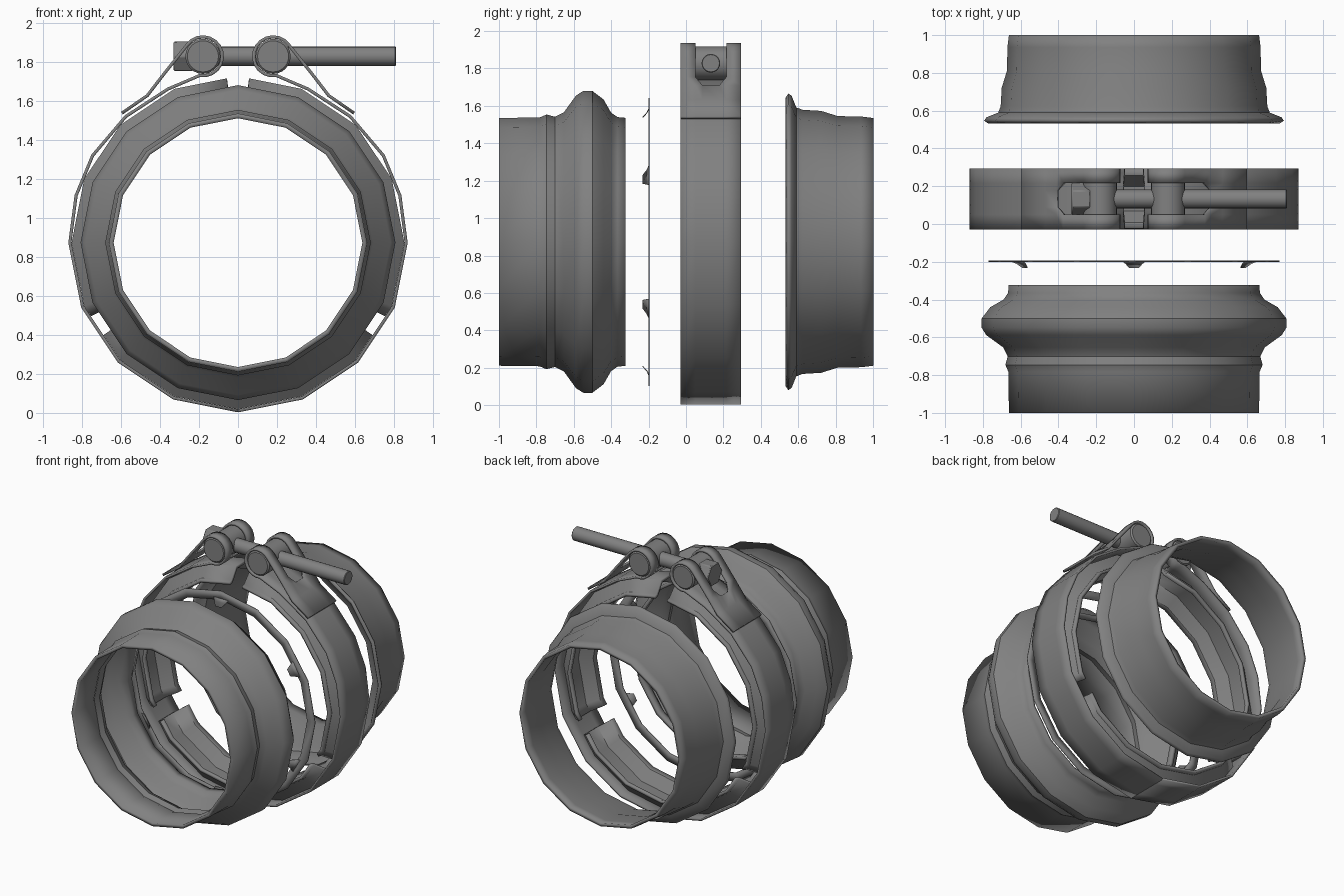
import bpy, bmesh, math
from mathutils import Matrix

cube = bpy.data.objects.get("Cube")
if cube:
    bpy.data.objects.remove(cube)

ZC = 0.873          # height of the pipe axis
YB = 0.133          # middle of the clamp band
SIDES = 16
STEP = 360 / SIDES

steel = bpy.data.materials.new("grey steel")
steel.use_nodes = True
GREY = (0.22, 0.22, 0.22, 1)
steel.diffuse_color = GREY
steel.node_tree.nodes["Principled BSDF"].inputs["Base Color"].default_value = GREY


def finish(name, bm, thickness=0, bevel=0, angle=35):
    bmesh.ops.recalc_face_normals(bm, faces=bm.faces[:])
    mesh = bpy.data.meshes.new(name)
    bm.to_mesh(mesh)
    bm.free()
    mesh.materials.append(steel)
    ob = bpy.data.objects.new(name, mesh)
    bpy.context.collection.objects.link(ob)
    if thickness:
        mod = ob.modifiers.new("wall", 'SOLIDIFY')
        mod.thickness, mod.offset, mod.use_even_offset = thickness, 0, True
    if bevel:
        mod = ob.modifiers.new("edge", 'BEVEL')
        mod.width, mod.segments = bevel, 1
    bpy.ops.object.select_all(action='DESELECT')
    ob.select_set(True)
    bpy.context.view_layer.objects.active = ob
    bpy.ops.object.shade_smooth_by_angle(angle=math.radians(angle))
    return ob


def polar(r, deg):
    a = math.radians(deg)
    return r * math.cos(a), ZC + r * math.sin(a)


def chord(deg):
    """Scale that keeps a point on the flat side of the polygon."""
    half = STEP / 2
    return math.cos(math.radians(half)) / math.cos(math.radians(deg % STEP - half))


def lathe(name, profile, thickness, start=0, end=360):
    """Turn a (y, radius) profile about the pipe axis."""
    closed = end - start == 360
    first = math.floor(start / STEP) + 1
    inner = [k * STEP for k in range(first, math.ceil(end / STEP))]
    angles = [start] + inner + ([] if closed else [end])
    bm = bmesh.new()
    rings = []
    for a in angles:
        ring = []
        for y, r in profile:
            x, z = polar(r * chord(a), a)
            ring.append(bm.verts.new((x, y, z)))
        rings.append(ring)
    pairs = list(zip(rings, rings[1:])) + ([(rings[-1], rings[0])] if closed else [])
    for p, q in pairs:
        for i in range(len(profile) - 1):
            bm.faces.new((p[i], p[i + 1], q[i + 1], q[i]))
    return finish(name, bm, thickness)


def cylinder(name, r, a, b, axis, sides, bevel=0):
    """Cylinder from point a to b along the X or Y axis."""
    d = (b[0] - a[0]) + (b[1] - a[1])
    rot = Matrix.Rotation(math.pi / 2, 4, 'Y' if axis == 'X' else 'X')
    mid = [(p + q) / 2 for p, q in zip(a, b)]
    bm = bmesh.new()
    bmesh.ops.create_cone(bm, cap_ends=True, segments=sides, radius1=r, radius2=r,
                          depth=abs(d), matrix=Matrix.Translation(mid) @ rot)
    return finish(name, bm, bevel=bevel)


# Front pipe with a swollen bead
WALL = 0.024
bead = [(-1, .662), (-.78, .665), (-.745, .68), (-.70, .668), (-.645, .695),
        (-.58, .785), (-.545, .807), (-.505, .807), (-.45, .765), (-.41, .695),
        (-.37, .667), (-.325, .663)]
lathe("front_pipe", [(y, r - WALL / 2) for y, r in bead], WALL)

# Rear pipe with a flared flange
flare = [(.54, .795), (.555, .785), (.58, .722), (.62, .706), (.72, .70),
         (.81, .672), (.935, .67), (1, .662)]
lathe("rear_pipe", [(y, r - WALL / 2) for y, r in flare], WALL)

# Flat gasket with six bent locating tabs
GY = -.197
lathe("gasket", [(GY, .705), (GY, .77)], .006)
bm = bmesh.new()
for k in range(6):
    a = 30 + 60 * k
    rows = []
    for y, r, w in ((GY, .715, .06), (GY - .012, .69, .045), (GY - .035, .665, .025)):
        row = []
        for s in (-1, 1):
            x, z = polar(r, a)
            t = math.radians(a + 90)
            row.append(bm.verts.new((x + s * w * math.cos(t), y, z + s * w * math.sin(t))))
        rows.append(row)
    for p, q in zip(rows, rows[1:]):
        bm.faces.new((p[0], p[1], q[1], q[0]))
finish("gasket_tabs", bm, .005)

# Three V-shaped retainer segments inside the band
half_vee = [(.158, .755), (.13, .762), (.07, .843)]
vee = [(YB - d, r) for d, r in half_vee] + [(YB + d, r) for d, r in reversed(half_vee)]
for name, a, b in (("left_retainer", -26.5, 86.2), ("right_retainer", 93.8, 206.5),
                   ("bottom_retainer", 214.5, 325.5)):
    lathe(name, vee, .02, a, b)

# Strap path: half ring, loop round the trunnion, overlapping tail
TX, TZ, LOOP = .18, 1.828, .1
path = [polar(.862, k * STEP) for k in range(-4, 1)]
path += [(.83, 1.115), (.745, 1.32), (.575, 1.52), (.36, 1.66)]
open_from = len(path) + 2
for i in range(14):
    a = math.radians(-80 - i * 245 / 13)
    path.append((TX + LOOP * math.cos(a), TZ + LOOP * math.sin(a)))
path += [(.37, 1.75), (.405, 1.705)]
open_to = len(path) - 1
path += [(.465, 1.627), (.595, 1.537)]
cols = [YB - .162, YB - .083, YB - .045, YB + .045, YB + .083, YB + .162]

for side, label in ((1, "left"), (-1, "right")):
    bm = bmesh.new()
    grid = [[bm.verts.new((side * x, y, z)) for y in cols] for x, z in path]
    for i in range(len(path) - 1):
        for j in range(len(cols) - 1):
            quad = [grid[i][j], grid[i][j + 1], grid[i + 1][j + 1], grid[i + 1][j]]
            # slot for the bolt, with cut corners at its outer end
            if open_from <= i < open_to and 1 <= j <= 3:
                if i == open_to - 1 and j != 2:
                    quad.pop(1 if j == 1 else 0)
                else:
                    continue
            bm.faces.new(quad)
    bmesh.ops.delete(bm, geom=[v for v in bm.verts if not v.link_faces], context='VERTS')
    finish(label + "_strap", bm, .016)

    # Trunnion held in the strap loop
    cylinder(label + "_trunnion", .09, (side * TX, YB - .16, TZ),
             (side * TX, YB + .16, TZ), 'Y', 24, .01)

# Clamp bolt with its hex nut
cylinder("bolt", .05, (-.3, YB, TZ), (.81, YB, TZ), 'X', 20, .004)
cylinder("nut", .087, (-.33, YB, TZ), (-.23, YB, TZ), 'X', 6, .006)
